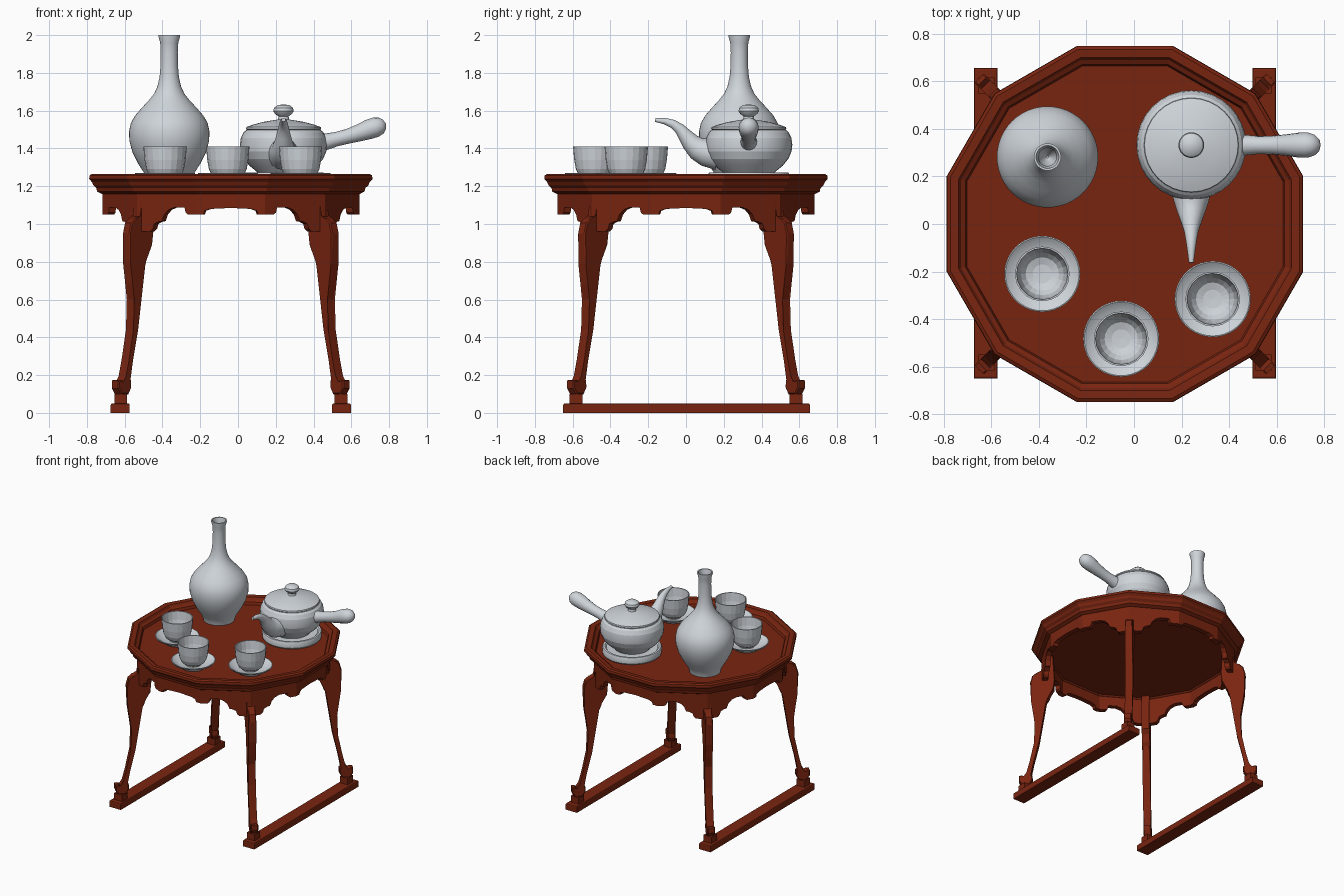
import bpy, bmesh, math
from mathutils import Vector, Matrix

if "Cube" in bpy.data.objects:
    bpy.data.objects.remove(bpy.data.objects["Cube"])

CX = -0.038            # table centre in x
FLOOR = 1.215          # height of the recessed tabletop


def material(name, rgb):
    m = bpy.data.materials.new(name)
    m.diffuse_color = (*rgb, 1)
    m.use_nodes = True
    m.node_tree.nodes["Principled BSDF"].inputs["Base Color"].default_value = m.diffuse_color
    return m


WOOD = material("red_brown_lacquer", (0.19, 0.018, 0.005))
CLAY = material("pale_grey_porcelain", (0.62, 0.66, 0.70))


def finish(name, bm, mat, smooth=None):
    bmesh.ops.remove_doubles(bm, verts=bm.verts, dist=1e-5)
    bmesh.ops.recalc_face_normals(bm, faces=bm.faces)
    me = bpy.data.meshes.new(name)
    bm.to_mesh(me)
    bm.free()
    me.materials.append(mat)
    ob = bpy.data.objects.new(name, me)
    bpy.context.collection.objects.link(ob)
    if smooth:
        bpy.ops.object.select_all(action='DESELECT')
        ob.select_set(True)
        bpy.context.view_layer.objects.active = ob
        bpy.ops.object.shade_smooth_by_angle(angle=math.radians(smooth))
    return ob


def skin(bm, rings):
    """Join rings of points with quads, cap both ends."""
    vs = [[bm.verts.new(p) for p in r] for r in rings]
    n = len(vs[0])
    for a, b in zip(vs, vs[1:]):
        for i in range(n):
            j = (i + 1) % n
            bm.faces.new((a[i], a[j], b[j], b[i]))
    bm.faces.new(vs[0])
    bm.faces.new(vs[-1])


def lathe(name, prof, x, y, mat, segs=32, phase=0.0, smooth=None):
    bm = bmesh.new()
    rings = []
    for r, z in prof:
        r = max(r, 0.004)
        rings.append([(x + r * math.cos(phase + math.tau * i / segs),
                       y + r * math.sin(phase + math.tau * i / segs), z) for i in range(segs)])
    skin(bm, rings)
    return finish(name, bm, mat, smooth)


def sweep(name, path, side, mat, segs=16, smooth=40):
    """Round tube through (point, radius) pairs lying in a plane with normal `side`."""
    bm = bmesh.new()
    side = Vector(side)
    pts = [Vector(p) for p, r in path]
    rings = []
    for i, (p, r) in enumerate(path):
        t = (pts[min(i + 1, len(pts) - 1)] - pts[max(i - 1, 0)]).normalized()
        up = t.cross(side)
        rings.append([pts[i] + r * (math.cos(a) * side + math.sin(a) * up)
                      for a in (math.tau * k / segs for k in range(segs))])
    skin(bm, rings)
    return finish(name, bm, mat, smooth)


def box(name, loc, size, bevel=0.0):
    bm = bmesh.new()
    bmesh.ops.create_cube(bm, size=1, matrix=Matrix.Translation(loc) @ Matrix.Diagonal((*size, 1)))
    if bevel:
        top = [e for e in bm.edges if all(v.co.z > loc[2] for v in e.verts)]
        bmesh.ops.bevel(bm, geom=top, offset=bevel, segments=2, affect='EDGES', profile=0.5)
    return finish(name, bm, WOOD)


# twelve-sided tabletop with a raised moulded rim
K = 1 / math.cos(math.pi / 12)
rim = [(0, FLOOR), (.665, FLOOR), (.672, 1.235), (.69, 1.245), (.70, 1.262), (.735, 1.265),
       (.748, 1.257), (.75, 1.238), (.735, 1.222), (.728, 1.205), (.712, 1.19), (.708, 1.172),
       (.685, 1.16), (.64, 1.16), (.63, 1.17), (0, 1.17)]
lathe("tabletop", [(r * K, z) for r, z in rim], CX, 0, WOOD, 12, math.pi / 12)

# scalloped apron: lower edge from a leg corner to the middle of a side, then mirrored
half = [(0, .96), (.22, .96), (.27, .975), (.29, 1.0), (.36, 1.012), (.42, 1.015), (.46, 1.05),
        (.53, 1.075), (.63, 1.088), (.80, 1.088), (.82, 1.06), (.86, 1.05), (1, 1.05),
        (1.1, 1.05), (1.12, 1.07), (1.2, 1.08), (1.5, 1.085)]
edge = half + [(3 - s, z) for s, z in half[-2:0:-1]]


def rim_point(s, apothem):
    k, f = int(s), s - int(s)
    c = [Vector((math.cos(a), math.sin(a), 0)) * apothem * K
         for a in (math.radians(45 + 30 * j) for j in (k, k + 1))]
    return c[0].lerp(c[1], f) + Vector((CX, 0, 0))


bm = bmesh.new()
cols = []
for q in range(4):
    for s, z in edge:
        o, i = rim_point(s + 3 * q, .68), rim_point(s + 3 * q, .642)
        cols.append([bm.verts.new((p.x, p.y, h)) for p, h in ((o, 1.172), (o, z), (i, z), (i, 1.172))])
for n, a in enumerate(cols):
    b = cols[(n + 1) % len(cols)]
    for k in range(4):
        bm.faces.new((a[k], b[k], b[(k + 1) % 4], a[(k + 1) % 4]))
finish("apron", bm, WOOD)

# four curved legs: radial profile (distance from centre, height), extruded and bevelled
leg = [(.615, 1.168), (.69, 1.168), (.70, 1.04), (.74, 1.03), (.77, 1.005), (.785, .95), (.778, .79),
       (.762, .68), (.745, .6), (.757, .44), (.79, .28), (.812, .195), (.83, .155), (.848, .175),
       (.868, .172), (.868, .13), (.845, .098), (.79, .098), (.768, .135), (.77, .172),
       (.788, .165), (.76, .28), (.722, .44), (.697, .6), (.675, .78), (.655, .805), (.64, .86),
       (.612, .89), (.608, .96)]
T = 0.028
for q, name in enumerate(("back_right", "back_left", "front_left", "front_right")):
    a = math.radians(45 + 90 * q)
    d, n = Vector((math.cos(a), math.sin(a), 0)), Vector((-math.sin(a), math.cos(a), 0))
    bm = bmesh.new()
    skin(bm, [[Vector((CX, 0, z)) + d * r + n * t for r, z in leg] for t in (-T, T)])
    caps = [f for f in bm.faces if len(f.verts) > 4]
    bmesh.ops.bevel(bm, geom=list({e for f in caps for e in f.edges}), offset=.006,
                    segments=1, affect='EDGES')
    finish(name + "_leg", bm, WOOD)
    # small block between leg and floor runner
    p = d * .824
    box(name + "_foot_block", (CX + p.x, p.y, .073), (.068, .068, .056))

# floor runners
for sx, name in ((-1, "left_runner"), (1, "right_runner")):
    box(name, (CX + sx * .586, .003, .025), (.10, 1.306, .05), .008)

# tall bottle vase with an open mouth
vase = [(0, FLOOR), (.112, FLOOR), (.118, 1.24), (.13, 1.265), (.165, 1.32), (.195, 1.38),
        (.211, 1.44), (.213, 1.49), (.203, 1.535), (.18, 1.575), (.145, 1.615), (.108, 1.655),
        (.08, 1.69), (.062, 1.73), (.051, 1.78), (.046, 1.84), (.045, 1.91), (.048, 1.96),
        (.057, 1.992), (.057, 2.0), (.048, 2.0), (.038, 1.96), (.035, 1.85), (0, 1.80)]
lathe("bottle_vase", vase, -.364, .282, CLAY, 48, smooth=40)

# three cups on saucers
cup = [(0, 1.228), (.058, 1.228), (.06, 1.243), (.085, 1.258), (.10, 1.29), (.109, 1.34),
       (.115, 1.41), (.108, 1.41), (.101, 1.345), (.09, 1.30), (.07, 1.275), (.04, 1.265), (0, 1.263)]
saucer = [(0, FLOOR), (.09, FLOOR), (.10, 1.225), (.152, 1.255), (.16, 1.268), (.155, 1.27),
          (.145, 1.262), (.10, 1.237), (0, 1.232)]
for name, x, y in (("left", -.386, -.21), ("middle", -.054, -.483), ("right", .331, -.316)):
    lathe(name + "_saucer", saucer, x, y, CLAY, 40, smooth=30)
    lathe(name + "_cup", cup, x, y, CLAY, 20)

# teapot on a round stand
PX, PY = .241, .332
stand = [(0, FLOOR), (.205, FLOOR), (.213, 1.225), (.215, 1.262), (.21, 1.272), (.195, 1.272),
         (.185, 1.262), (0, 1.26)]
lathe("teapot_stand", stand, PX, PY, CLAY, 40, smooth=30)
pot = [(0, 1.262), (.13, 1.262), (.145, 1.28), (.18, 1.308), (.21, 1.345), (.227, 1.385), (.231, 1.42),
       (.226, 1.455), (.212, 1.485), (.198, 1.497), (0, 1.50)]
lathe("teapot_body", pot, PX, PY, CLAY, 32, smooth=15)
lid = [(0, 1.495), (.19, 1.495), (.199, 1.503), (.197, 1.513), (.165, 1.525), (.11, 1.54),
       (.05, 1.55), (.03, 1.553), (.027, 1.57), (.045, 1.583), (.054, 1.598), (.05, 1.615),
       (.032, 1.629), (0, 1.633)]
lathe("teapot_lid", lid, PX, PY, CLAY, 32, smooth=30)

# side handle with a bulbous end
handle = [(.42, 1.425, .05), (.47, 1.437, .043), (.52, 1.449, .038), (.58, 1.464, .039),
          (.64, 1.482, .045), (.69, 1.50, .052), (.73, 1.513, .053), (.758, 1.522, .044),
          (.775, 1.528, .027), (.783, 1.531, .004)]
sweep("teapot_handle", [((x, PY, z), r) for x, z, r in handle], (0, 1, 0), CLAY)

# curved spout with a hollow tip
spout = [(.17, 1.37, .085), (.10, 1.382, .075), (.06, 1.40, .062), (.025, 1.432, .049),
         (-.005, 1.47, .038), (-.035, 1.505, .029), (-.07, 1.53, .023), (-.11, 1.544, .017),
         (-.163, 1.551, .010), (-.162, 1.551, .006), (-.13, 1.547, .006)]
path = [((PX, y, z), r) for y, z, r in spout[:9]]
sweep("teapot_spout", path, (1, 0, 0), CLAY)
